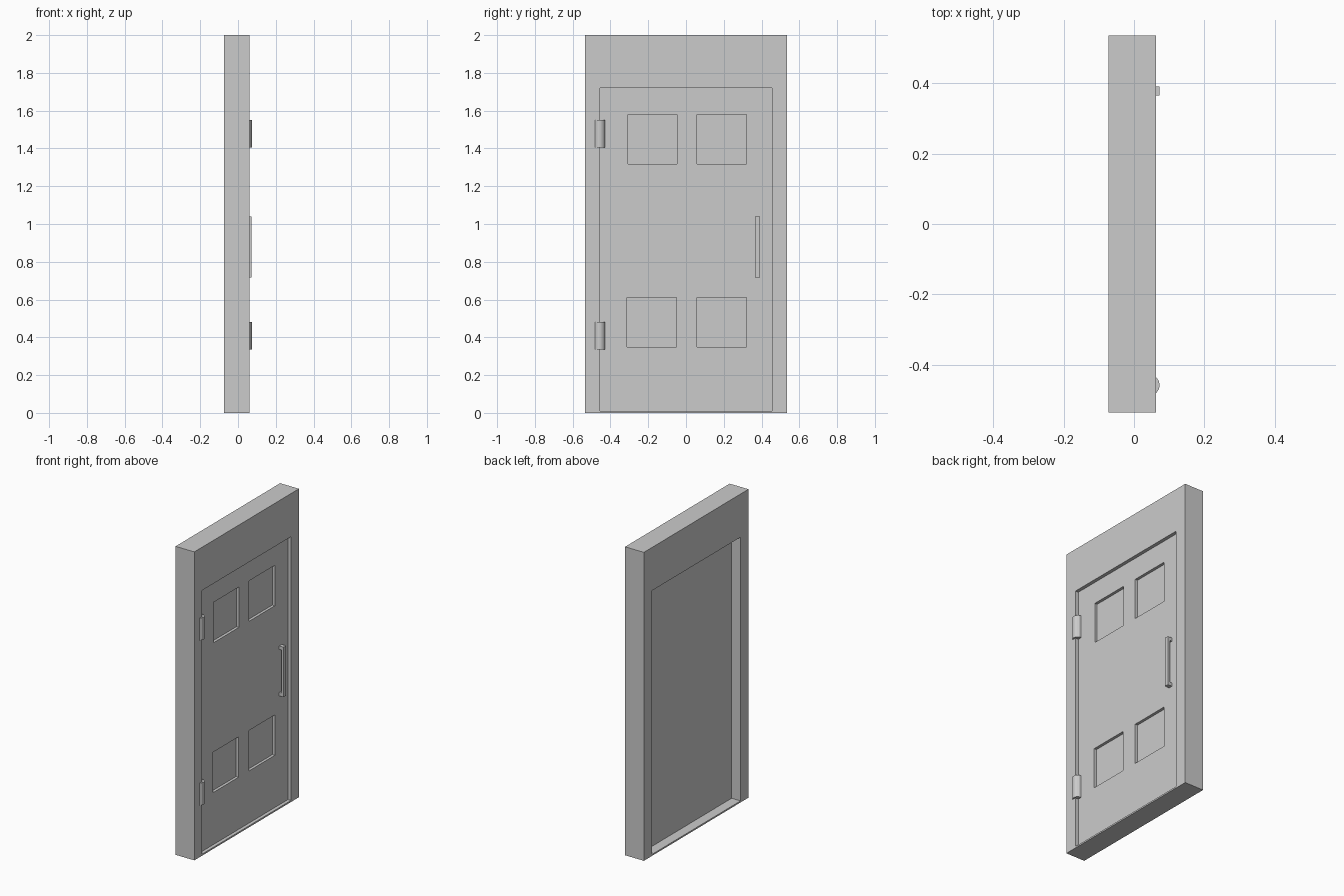
import bpy, bmesh
from math import pi, cos, sin

if "Cube" in bpy.data.objects:
    bpy.data.objects.remove(bpy.data.objects["Cube"])


def make_object(name, bm):
    bmesh.ops.recalc_face_normals(bm, faces=bm.faces)
    mesh = bpy.data.meshes.new(name)
    bm.to_mesh(mesh)
    bm.free()
    obj = bpy.data.objects.new(name, mesh)
    bpy.context.collection.objects.link(obj)
    return obj


def box(name, x, y, z):
    bm = bmesh.new()
    bmesh.ops.create_cube(bm, size=1)
    for v in bm.verts:
        for i, (lo, hi) in enumerate((x, y, z)):
            v.co[i] = lo if v.co[i] < 0 else hi
    return make_object(name, bm)


def extrude_profile(name, points, offset):
    bm = bmesh.new()
    face = bm.faces.new([bm.verts.new(p) for p in points])
    res = bmesh.ops.extrude_face_region(bm, geom=[face], use_keep_orig=True)
    moved = [g for g in res["geom"] if isinstance(g, bmesh.types.BMVert)]
    bmesh.ops.translate(bm, verts=moved, vec=offset)
    return make_object(name, bm)


BACK, FRONT, TIP = -0.073, 0.062, 0.072
DOOR_BACK, DOOR_FRONT = -0.009, 0.04
W, OPEN_W, OPEN_TOP, SILL = 0.536, 0.455, 1.72, 0.01

# Wall frame: outer and inner rectangles bridged into a closed ring
bm = bmesh.new()
rings = []
for x in (BACK, FRONT):
    for w, lo, hi in ((W, 0, 2), (OPEN_W, SILL, OPEN_TOP)):
        rings.append([bm.verts.new((x, y, z))
                      for y, z in ((-w, lo), (w, lo), (w, hi), (-w, hi))])
for a, b in ((0, 1), (2, 3), (0, 2), (1, 3)):
    for i in range(4):
        j = (i + 1) % 4
        bm.faces.new((rings[a][i], rings[a][j], rings[b][j], rings[b][i]))
make_object("door_frame", bm)

# Door leaf with four sunken panels
door = box("door_leaf", (DOOR_BACK, DOOR_FRONT), (-OPEN_W, OPEN_W), (SILL, OPEN_TOP))
panels = [((-0.306, -0.047), (1.318, 1.58)), ((0.058, 0.32), (1.318, 1.58)),
          ((-0.312, -0.051), (0.348, 0.61)), ((0.058, 0.32), (0.348, 0.61))]
for i, (y, z) in enumerate(panels):
    cutter = box(f"panel_cutter_{i}", (DOOR_FRONT - 0.018, DOOR_FRONT + 0.05), y, z)
    cutter.hide_render = True
    cutter.hide_viewport = True
    mod = door.modifiers.new(f"panel_{i}", 'BOOLEAN')
    mod.operation = 'DIFFERENCE'
    mod.solver = 'EXACT'
    mod.object = cutter

# C-shaped pull handle
hx, z0, z1, t = 0.056, 0.717, 1.04, 0.022
handle = [(DOOR_FRONT, z0), (TIP, z0), (TIP, z1), (DOOR_FRONT, z1),
          (DOOR_FRONT, z1 - t), (hx, z1 - t), (hx, z0 + t), (DOOR_FRONT, z0 + t)]
extrude_profile("pull_handle", [(x, 0.365, z) for x, z in handle], (0, 0.026, 0))

# Hinge barrels
for name, z in (("lower_hinge", 0.335), ("upper_hinge", 1.405)):
    ring = [(0.043 + 0.03 * cos(2 * pi * i / 16), -0.458 + 0.03 * sin(2 * pi * i / 16), z)
            for i in range(16)]
    extrude_profile(name, ring, (0, 0, 0.145))
